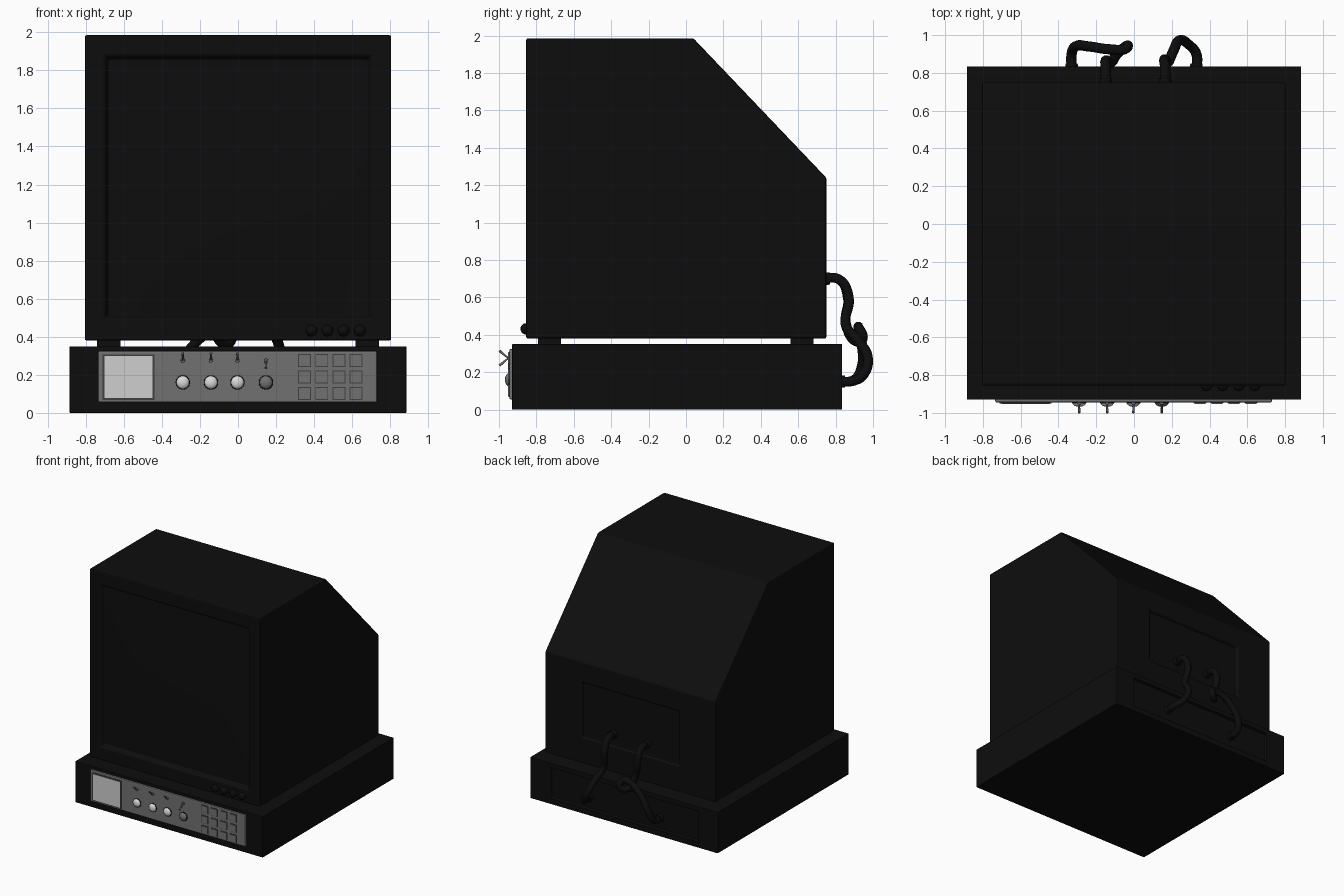
import bpy, bmesh
from mathutils import Vector

cube = bpy.data.objects.get("Cube")
if cube:
    bpy.data.objects.remove(cube, do_unlink=True)


def material(name, value, rough=0.6):
    m = bpy.data.materials.new(name)
    m.use_nodes = True
    color = (value, value, value, 1)
    m.diffuse_color = color
    bsdf = m.node_tree.nodes["Principled BSDF"]
    bsdf.inputs["Base Color"].default_value = color
    bsdf.inputs["Roughness"].default_value = rough
    return m


BLACK = material("black plastic", 0.004)
DARK = material("dark grey trim", 0.05)
GREY = material("grey panel", 0.165)
LIGHT = material("light display", 0.62)
WHITE = material("white knob", 0.7)


def finish(name, bm, mat, bevel=0, smooth=False):
    bmesh.ops.recalc_face_normals(bm, faces=bm.faces)
    mesh = bpy.data.meshes.new(name)
    bm.to_mesh(mesh)
    bm.free()
    mesh.materials.append(mat)
    obj = bpy.data.objects.new(name, mesh)
    bpy.context.collection.objects.link(obj)
    if bevel:
        mod = obj.modifiers.new("soft edges", "BEVEL")
        mod.width = bevel
        mod.segments = 2
    if smooth:
        mesh.shade_smooth()
    return obj


def prism(profile, half_width):
    """Extrude a y-z profile symmetrically along x."""
    bm = bmesh.new()
    face = bm.faces.new([bm.verts.new((-half_width, y, z)) for y, z in profile])
    out = bmesh.ops.extrude_face_region(bm, geom=[face])
    moved = [v for v in out["geom"] if isinstance(v, bmesh.types.BMVert)]
    bmesh.ops.translate(bm, verts=moved, vec=(2 * half_width, 0, 0))
    bmesh.ops.recalc_face_normals(bm, faces=bm.faces)
    return bm


def box(name, lo, hi, mat, bevel=0):
    lo, hi = Vector(lo), Vector(hi)
    bm = bmesh.new()
    bmesh.ops.create_cube(bm, size=1)
    bmesh.ops.scale(bm, vec=hi - lo, verts=bm.verts)
    bmesh.ops.translate(bm, vec=(lo + hi) / 2, verts=bm.verts)
    return finish(name, bm, mat, bevel)


def recess(bm, side, half, z0, z1, depth, slope):
    """Sink a rectangle into the front (side -1) or back (side 1) face."""
    face = max(bm.faces, key=lambda f: f.normal.y * side)
    bmesh.ops.inset_region(bm, faces=[face], thickness=0.02)
    middle = face.calc_center_median().z
    for v in face.verts:
        v.co.x = half if v.co.x > 0 else -half
        v.co.z = z1 if v.co.z > middle else z0
    bmesh.ops.inset_region(bm, faces=[face], thickness=slope)
    bmesh.ops.translate(bm, verts=face.verts, vec=(0, -side * depth, 0))


def ball(name, center, scale, mat):
    bm = bmesh.new()
    bmesh.ops.create_uvsphere(bm, u_segments=24, v_segments=16, radius=1)
    bmesh.ops.scale(bm, vec=scale, verts=bm.verts)
    bmesh.ops.translate(bm, vec=center, verts=bm.verts)
    return finish(name, bm, mat, smooth=True)


def rod(name, start, end, r1, r2, mat):
    start, end = Vector(start), Vector(end)
    axis = end - start
    bm = bmesh.new()
    bmesh.ops.create_cone(bm, cap_ends=True, segments=16, radius1=r1, radius2=r2, depth=axis.length)
    bm.transform(axis.to_track_quat("Z", "Y").to_matrix().to_4x4())
    bmesh.ops.translate(bm, vec=(start + end) / 2, verts=bm.verts)
    return finish(name, bm, mat)


def cable(name, points):
    curve = bpy.data.curves.new(name, "CURVE")
    curve.dimensions = "3D"
    curve.bevel_depth = 0.027
    curve.bevel_resolution = 3
    curve.use_fill_caps = True
    spline = curve.splines.new("BEZIER")
    spline.bezier_points.add(len(points) - 1)
    for p, co in zip(spline.bezier_points, points):
        p.co = co
        p.handle_left_type = p.handle_right_type = "AUTO"
    curve.materials.append(BLACK)
    bpy.context.collection.objects.link(bpy.data.objects.new(name, curve))


# Base unit with a sunken back plate
bm = prism([(-0.93, 0), (0.835, 0), (0.835, 0.35), (-0.93, 0.35)], 0.885)
recess(bm, 1, 0.7, 0.05, 0.31, 0.02, 0.008)
finish("base_unit", bm, BLACK, 0.004)

# Monitor housing with sloped back, sunken screen and connector plate
bm = prism([(-0.855, 0.38), (0.75, 0.38), (0.75, 1.24), (0.04, 1.985), (-0.855, 1.985)], 0.805)
recess(bm, -1, 0.7, 0.495, 1.875, 0.04, 0.025)
recess(bm, 1, 0.46, 0.6, 1.07, 0.02, 0.008)
finish("monitor_housing", bm, BLACK, 0.01)

# Gently bulging screen glass
bm = bmesh.new()
bmesh.ops.create_grid(bm, x_segments=16, y_segments=16, size=1)
for v in bm.verts:
    u, w = v.co.x, v.co.y
    bulge = (1 - u * u) * (1 - w * w)
    v.co = (u * 0.68, -0.817 - 0.025 * bulge, 1.185 + w * 0.67)
finish("screen_glass", bm, BLACK, smooth=True)

# Feet between the base and the monitor
for x in (-0.68, 0.68):
    for y in (-0.73, 0.62):
        box("foot", (x - 0.062, y - 0.062, 0.34), (x + 0.062, y + 0.062, 0.39), BLACK)

# Monitor adjustment knobs
for i in range(4):
    ball("monitor_knob", (0.385 + 0.085 * i, -0.855, 0.432), (0.03, 0.03, 0.03), BLACK)

# Control panel and display
box("control_panel", (-0.735, -0.945, 0.055), (0.73, -0.92, 0.325), GREY, 0.008)
box("display_frame", (-0.712, -0.949, 0.068), (-0.438, -0.944, 0.308), DARK)
box("display", (-0.702, -0.952, 0.078), (-0.448, -0.946, 0.298), LIGHT)

# Dials with a toggle switch above each
for i, x in enumerate((-0.29, -0.142, -0.003, 0.147)):
    last = i == 3
    rod("dial_ring", (x, -0.94, 0.16), (x, -0.949, 0.16), 0.039, 0.037, BLACK)
    ball("dial", (x, -0.948, 0.16), (0.034, 0.02, 0.034), GREY if last else WHITE)
    tip = 0.235 if last else 0.315
    rod("switch_collar", (x, -0.94, 0.275), (x, -0.955, 0.275), 0.012, 0.01, GREY)
    rod("switch_lever", (x, -0.95, 0.275), (x, -0.998, tip), 0.004, 0.007, GREY)

# Keypad
for col in range(4):
    for row in range(3):
        x, z = 0.35 + 0.09 * col, 0.102 + 0.087 * row
        box("key_edge", (x - 0.034, -0.947, z - 0.034), (x + 0.034, -0.944, z + 0.034), DARK)
        box("key", (x - 0.029, -0.953, z - 0.029), (x + 0.029, -0.944, z + 0.029), GREY)

# Rear cables with plugs
cable("looped_cable", [
    (-0.15, 0.72, 0.7), (-0.15, 0.82, 0.695), (-0.15, 0.865, 0.6), (-0.12, 0.855, 0.46),
    (-0.08, 0.91, 0.365), (-0.035, 0.945, 0.385), (-0.05, 0.925, 0.435), (-0.13, 0.925, 0.43),
    (-0.24, 0.94, 0.35), (-0.31, 0.94, 0.23), (-0.33, 0.9, 0.16), (-0.33, 0.81, 0.15)])
cable("plain_cable", [
    (0.165, 0.72, 0.7), (0.165, 0.82, 0.695), (0.16, 0.87, 0.6), (0.18, 0.855, 0.45),
    (0.21, 0.92, 0.37), (0.24, 0.972, 0.28), (0.29, 0.95, 0.19), (0.33, 0.9, 0.155), (0.33, 0.81, 0.15)])
for x, y, z in ((-0.15, 0.73, 0.7), (0.165, 0.73, 0.7), (-0.33, 0.81, 0.15), (0.33, 0.81, 0.15)):
    rod("cable_plug", (x, y - 0.01, z), (x, y + 0.04, z), 0.034, 0.032, BLACK)
